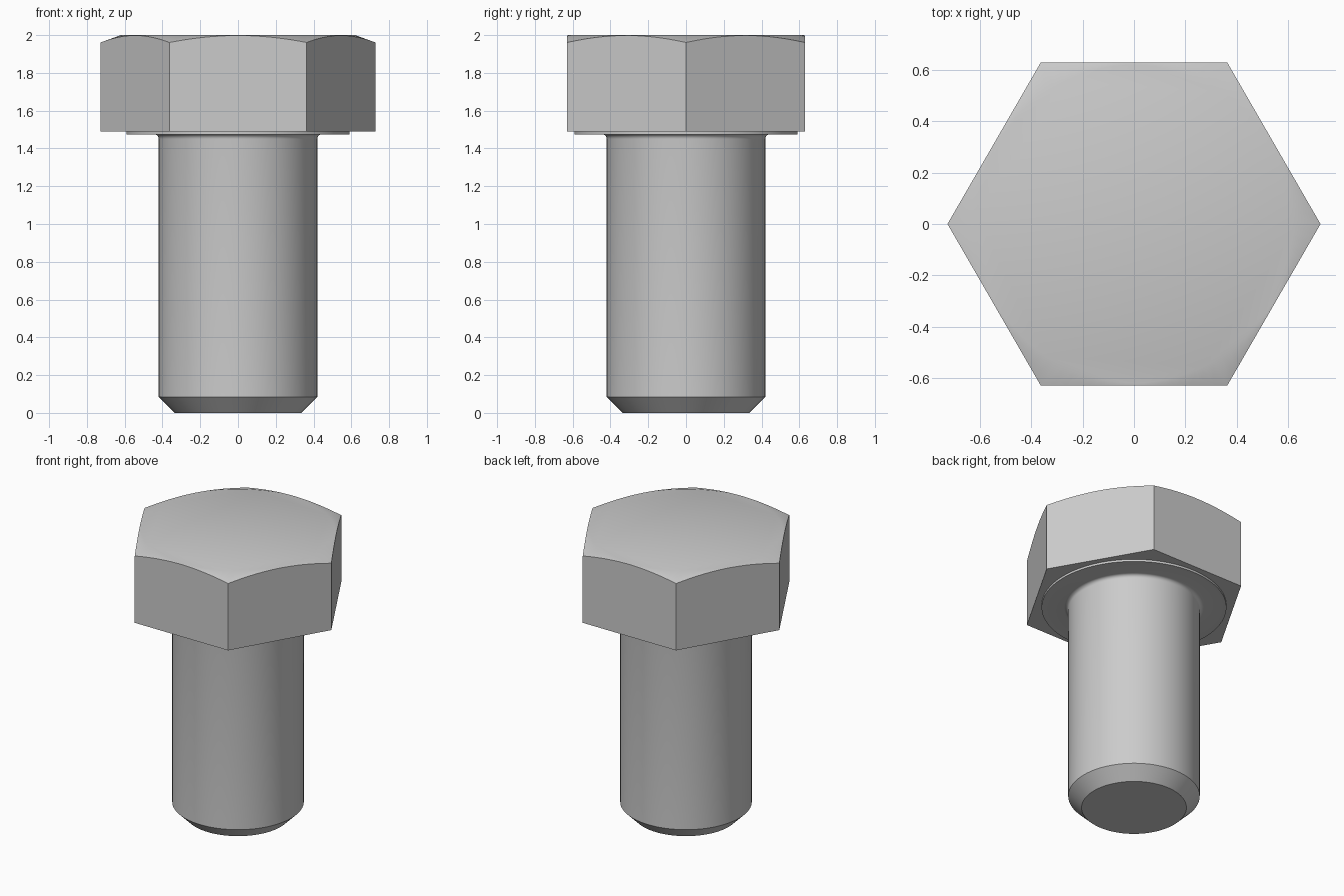
import bpy, bmesh
from math import cos, sin, pi, radians

cube = bpy.data.objects.get("Cube")
if cube:
    bpy.data.objects.remove(cube, do_unlink=True)

steel = bpy.data.materials.new("steel_grey")
steel.use_nodes = True
grey = (0.6, 0.6, 0.6, 1)
steel.diffuse_color = grey
steel.node_tree.nodes["Principled BSDF"].inputs["Base Color"].default_value = grey

SEGMENTS = 96
APOTHEM = 0.63
HEAD_BOTTOM, HEAD_TOP = 1.49, 2.0
angles = [2 * pi * i / SEGMENTS for i in range(SEGMENTS)]


def hex_radius(a):
    """Distance from centre to the hexagon edge, corners on the x axis."""
    return APOTHEM / cos(a % (pi / 3) - pi / 6)


def add_ring(bm, radius, height):
    """Ring of vertices; radius and height are functions of the angle."""
    return [bm.verts.new((radius(a) * cos(a), radius(a) * sin(a), height(a)))
            for a in angles]


def bridge(bm, lower, upper):
    for i in range(SEGMENTS):
        j = (i + 1) % SEGMENTS
        bm.faces.new((lower[i], lower[j], upper[j], upper[i]))


def finish(bm, name):
    bmesh.ops.recalc_face_normals(bm, faces=bm.faces)
    mesh = bpy.data.meshes.new(name)
    bm.to_mesh(mesh)
    bm.free()
    mesh.materials.append(steel)
    obj = bpy.data.objects.new(name, mesh)
    bpy.context.collection.objects.link(obj)
    bpy.ops.object.select_all(action='DESELECT')
    obj.select_set(True)
    bpy.context.view_layer.objects.active = obj
    bpy.ops.object.shade_smooth_by_angle(angle=radians(30))
    return obj


# Hexagonal head: flat sides whose top edges arc where the cone chamfer cuts them
bm = bmesh.new()
bottom = add_ring(bm, hex_radius, lambda a: HEAD_BOTTOM)
edge = add_ring(bm, hex_radius, lambda a: HEAD_TOP - 0.38 * (hex_radius(a) - 0.625))
crown = add_ring(bm, lambda a: 0.62, lambda a: HEAD_TOP)
bridge(bm, bottom, edge)
bridge(bm, edge, crown)
bm.faces.new(crown)
bm.faces.new(bottom[::-1])
finish(bm, "hex_head")

# Shank: chamfered tip, straight body, fillet and washer face under the head
FILLET = 0.025
profile = [(0.335, 0), (0.42, 0.085), (0.42, 1.45)]
for k in range(1, 6):
    t = k / 5 * pi / 2
    profile.append((0.42 + FILLET * (1 - cos(t)), 1.45 + FILLET * sin(t)))
profile += [(0.59, 1.475), (0.59, HEAD_BOTTOM)]

bm = bmesh.new()
rings = [add_ring(bm, lambda a, r=r: r, lambda a, z=z: z) for r, z in profile]
for lower, upper in zip(rings, rings[1:]):
    bridge(bm, lower, upper)
bm.faces.new(rings[0][::-1])
finish(bm, "shank")
